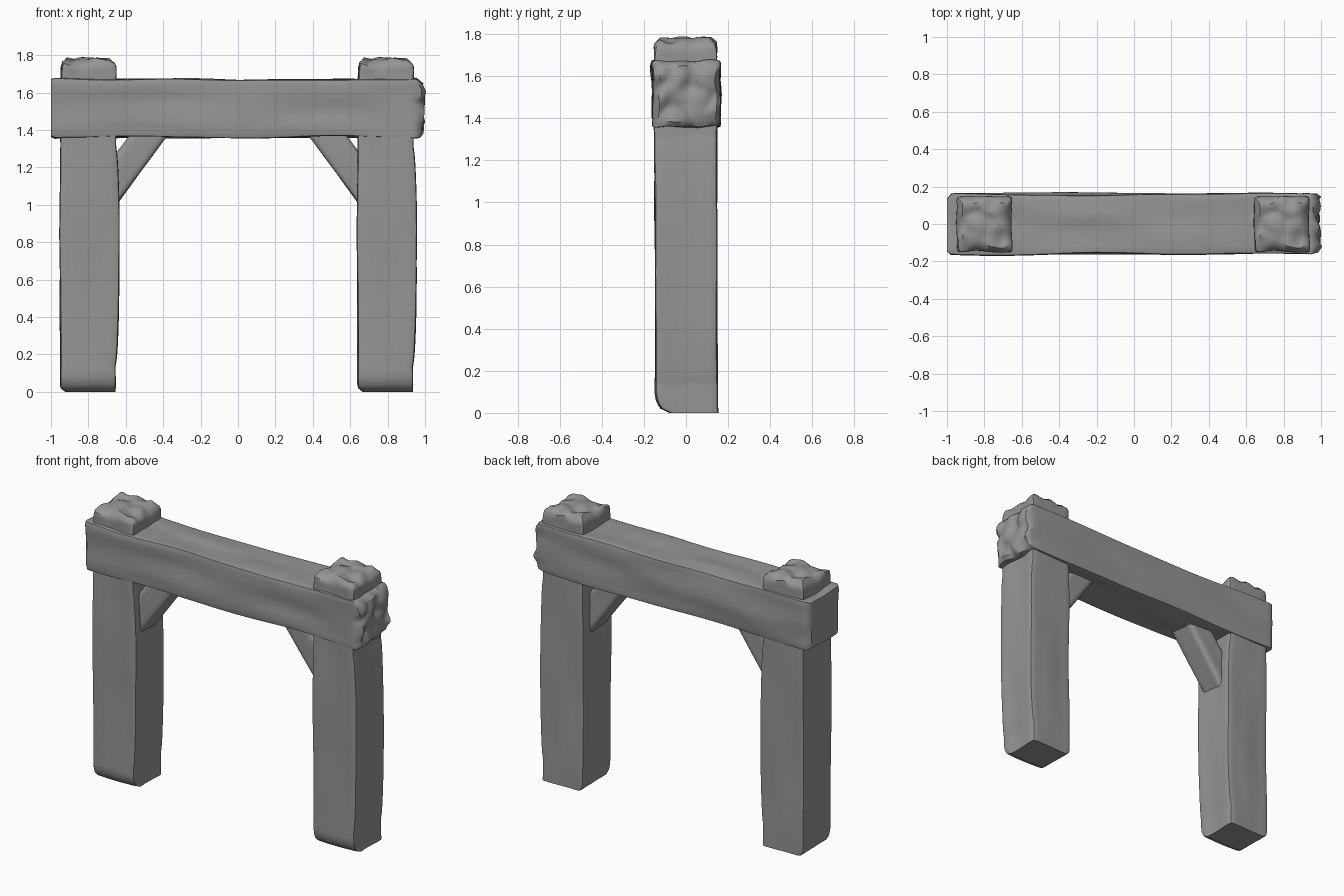
import bpy, bmesh, math
from mathutils import Vector, Matrix, noise

cube = bpy.data.objects.get("Cube")
if cube:
    bpy.data.objects.remove(cube, do_unlink=True)

wood = bpy.data.materials.new("grey_timber")
wood.use_nodes = True
GREY = (0.3, 0.3, 0.3, 1)
wood.diffuse_color = GREY
wood.node_tree.nodes["Principled BSDF"].inputs["Base Color"].default_value = GREY


def shrink(inset, dist):
    """Elliptical rounding: how far a side draws in at a distance from the end."""
    reach = inset * 1.5
    if inset == 0 or dist >= reach:
        return 0
    return inset * (1 - math.sqrt(1 - (1 - dist / reach) ** 2))


def timber(name, lo, hi, ends, edge, seed, wave=0.012, lumps=0.01,
           frame=Matrix(), shape=None):
    """Hewn timber along local z; ends give insets for -x, +x, -y, +y."""
    lo, hi = Vector(lo), Vector(hi)
    size = hi - lo
    bm = bmesh.new()
    bmesh.ops.create_cube(bm, size=1)
    bmesh.ops.scale(bm, vec=size, verts=bm.verts)
    bmesh.ops.translate(bm, vec=(lo + hi) / 2, verts=bm.verts)
    # even slices along each axis
    for axis in range(3):
        normal = Vector([float(i == axis) for i in range(3)])
        count = max(4, round(size[axis] / 0.02))
        for k in range(1, count):
            bmesh.ops.bisect_plane(
                bm, geom=bm.verts[:] + bm.edges[:] + bm.faces[:],
                plane_co=lo + normal * (size[axis] * k / count), plane_no=normal)
    offset = Vector((seed * 7.3, seed * 3.1, seed * 5.7))
    for v in bm.verts:
        p = v.co.copy()
        # soften the long edges
        core = Vector([min(max(p[i], lo[i] + edge), hi[i] - edge) for i in (0, 1)])
        out = p.xy - core
        if out.x and out.y:
            p.xy = core + out.normalized() * max(abs(out.x), abs(out.y))
        # round both ends
        low, high = p.z - lo.z, hi.z - p.z
        for i in (0, 1):
            near = shrink(ends[0][2 * i], low) + shrink(ends[1][2 * i], high)
            far = shrink(ends[0][2 * i + 1], low) + shrink(ends[1][2 * i + 1], high)
            t = (p[i] - lo[i]) / size[i]
            p[i] += near * (1 - t) - far * t
        # long grain waves and lumpy ends
        grain = noise.noise_vector(Vector((p.x * 7, p.y * 7, p.z * 2)) + offset)
        bump = noise.noise_vector(p * 13 + offset)
        close = max(0, 1 - high / 0.1)
        p.x += wave * grain.x + lumps * close * bump.x
        p.y += wave * grain.y + lumps * close * bump.y
        p.z += 2 * lumps * close * bump.z
        if shape:
            shape(p, (v.co.x - lo.x) / size.x)
        v.co = p
    bmesh.ops.transform(bm, matrix=frame, verts=bm.verts)
    mesh = bpy.data.meshes.new(name)
    bm.to_mesh(mesh)
    bm.free()
    mesh.materials.append(wood)
    obj = bpy.data.objects.new(name, mesh)
    bpy.context.collection.objects.link(obj)
    for o in bpy.context.selected_objects:
        o.select_set(False)
    bpy.context.view_layer.objects.active = obj
    obj.select_set(True)
    bpy.ops.object.shade_smooth_by_angle(angle=math.radians(40))
    return obj


def post_belly(p, t):
    """Swell the +x side of a post through its middle height."""
    if 0.15 < p.z < 1.3:
        p.x += 0.022 * t * math.sin(math.pi * (p.z - 0.15) / 1.15) ** 0.5


# posts
post = timber("right_post", (-0.95, -0.148, 0), (-0.655, 0.148, 1.775),
              ((0.03, 0, 0.07, 0), (0.035, 0.03, 0.03, 0.03)),
              0.015, 1, wave=0.008, lumps=0.014, shape=post_belly)
twin = post.copy()
twin.name = "left_post"
twin.location.x = 1.59
bpy.context.collection.objects.link(twin)

# crossbeam: local z, x, y become world x, y, z
lay_down = Matrix(((0, 0, 1, 0), (1, 0, 0, 0), (0, 1, 0, 0), (0, 0, 0, 1)))
timber("crossbeam", (-0.16, 1.36, -1), (0.163, 1.672, 0.985),
       ((0.02, 0.03, 0.01, 0.005), (0.03, 0.02, 0.025, 0.025)),
       0.012, 4, wave=0.014, lumps=0.016, frame=lay_down)

# diagonal braces, mirrored to both sides
tilt = Matrix(((-0.8, 0, 0.6, -0.65), (0, -1, 0, 0), (0.6, 0, 0.8, 1.0), (0, 0, 0, 1)))
brace = timber("braces", (0, -0.075, -0.1), (0.165, 0.1, 0.55),
               ((0, 0, 0, 0), (0, 0, 0, 0)), 0.025, 3, wave=0.008, frame=tilt)
brace.modifiers.new("both_sides", 'MIRROR')
